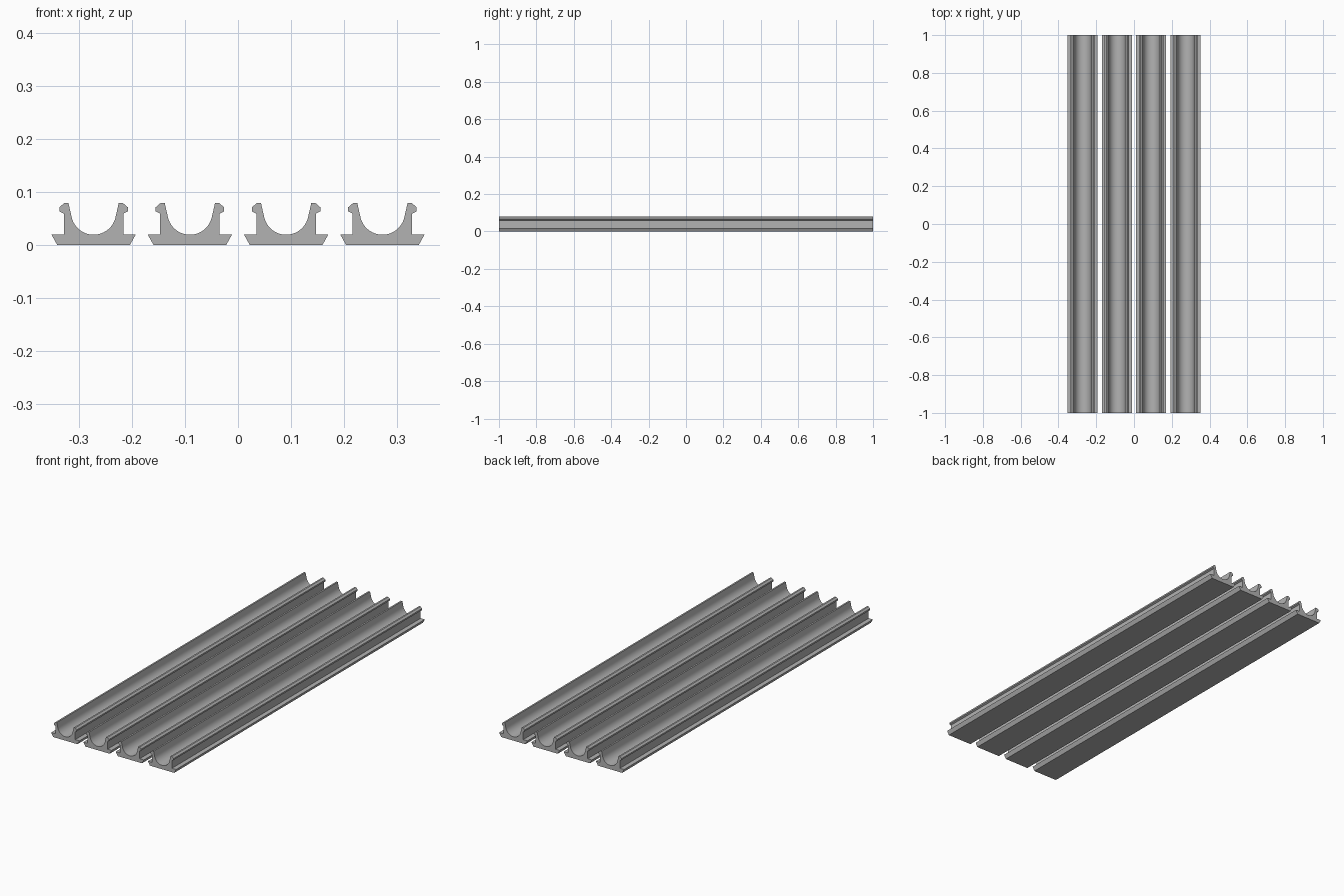
import bpy, bmesh, math

if "Cube" in bpy.data.objects:
    bpy.data.objects.remove(bpy.data.objects["Cube"])

LENGTH = 2.0
PITCH = 0.1817          # spacing between rails
R, CZ = 0.0425, 0.0623  # channel radius and centre height
STEPS = 32
TILT = math.radians(11)

grey = bpy.data.materials.new("plain grey")
grey.diffuse_color = (0.45, 0.45, 0.45, 1)
grey.use_nodes = True
grey.node_tree.nodes["Principled BSDF"].inputs["Base Color"].default_value = grey.diffuse_color

# Right half of the cross-section: base, wall, snap lip
half = [(0.0684, 0.0), (0.0793, 0.0198), (0.056, 0.0198), (0.056, 0.0594),
        (0.0645, 0.0637), (0.0645, 0.0716), (0.0557, 0.0792), (0.0474, 0.0792)]

# Round channel floor, running from right to left
arc = []
for i in range(STEPS + 1):
    a = -TILT - (math.pi - 2 * TILT) * i / STEPS
    arc.append((R * math.cos(a), CZ + R * math.sin(a)))

profile = half + arc + [(-x, z) for x, z in reversed(half)]


def make_rail(name, cx):
    bm = bmesh.new()
    front = bm.faces.new([bm.verts.new((cx + x, -LENGTH / 2, z)) for x, z in profile])
    ext = bmesh.ops.extrude_face_region(bm, geom=[front], use_keep_orig=True)
    moved = [g for g in ext["geom"] if isinstance(g, bmesh.types.BMVert)]
    bmesh.ops.translate(bm, verts=moved, vec=(0, LENGTH, 0))
    bmesh.ops.recalc_face_normals(bm, faces=bm.faces[:])
    mesh = bpy.data.meshes.new(name)
    bm.to_mesh(mesh)
    bm.free()
    mesh.materials.append(grey)
    rail = bpy.data.objects.new(name, mesh)
    bpy.context.collection.objects.link(rail)
    # Smooth channel, crisp profile corners
    bpy.ops.object.select_all(action='DESELECT')
    rail.select_set(True)
    bpy.context.view_layer.objects.active = rail
    bpy.ops.object.shade_smooth_by_angle(angle=math.radians(20))


# Four parallel rails
for i in range(4):
    make_rail(f"channel_rail_{i + 1}", (i - 1.5) * PITCH)
